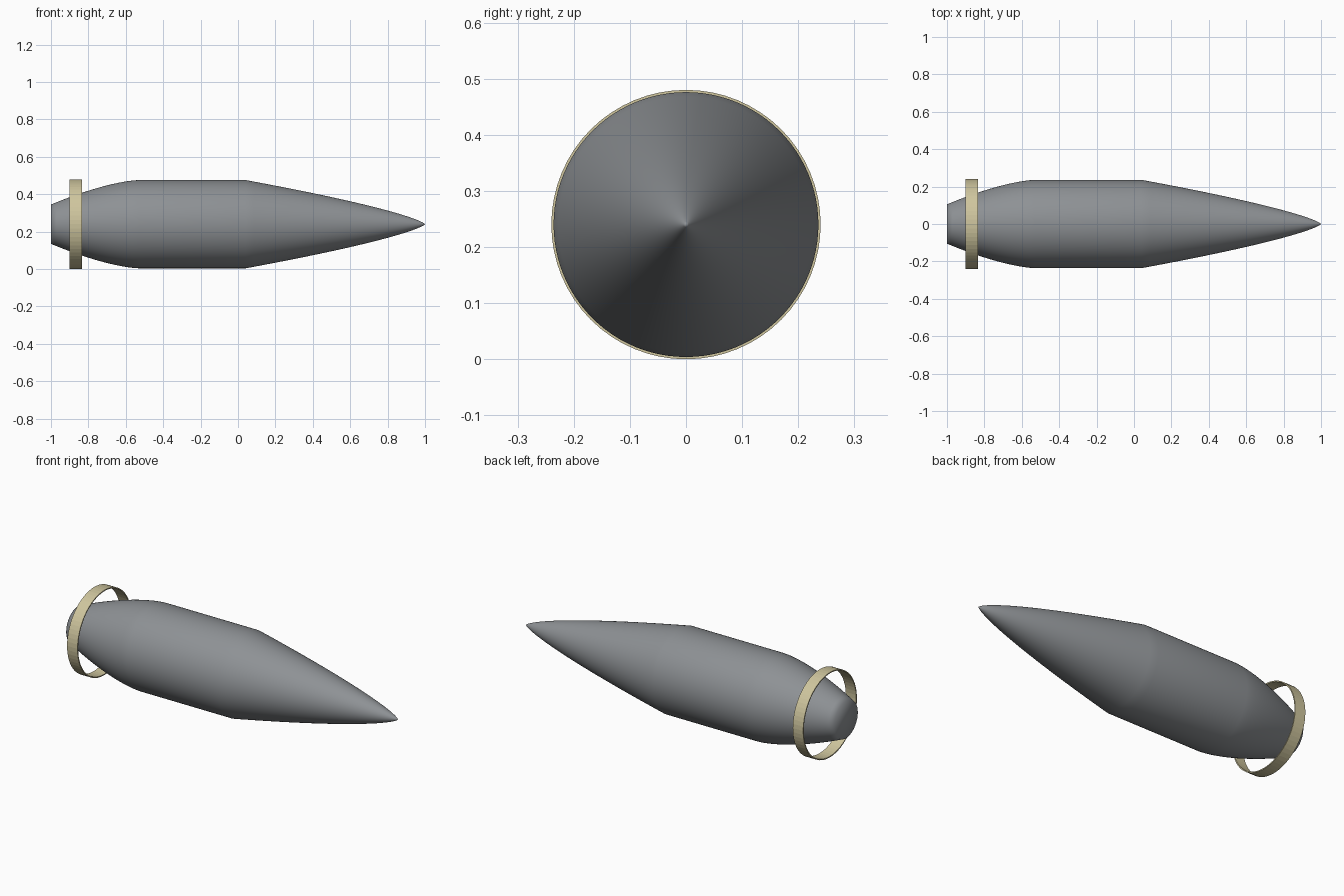
import bpy, bmesh, math

if "Cube" in bpy.data.objects:
    bpy.data.objects.remove(bpy.data.objects["Cube"])

AXIS_Z = 0.24   # height of the long axis
R = 0.236       # widest body radius


def material(name, rgb):
    m = bpy.data.materials.new(name)
    m.diffuse_color = (*rgb, 1)
    m.use_nodes = True
    m.node_tree.nodes["Principled BSDF"].inputs["Base Color"].default_value = m.diffuse_color
    return m


def lathe(name, profile, segments, mat, closed=False):
    """Spin (x, radius) points around the x axis; zero radius makes a pole."""
    bm = bmesh.new()
    rings = []
    for x, r in profile:
        if r == 0:
            rings.append([bm.verts.new((x, 0, AXIS_Z))] * segments)
        else:
            angles = [math.tau * i / segments for i in range(segments)]
            rings.append([bm.verts.new((x, r * math.cos(a), AXIS_Z + r * math.sin(a)))
                          for a in angles])
    pairs = list(zip(rings, rings[1:]))
    if closed:
        pairs.append((rings[-1], rings[0]))
    for a, b in pairs:
        for i in range(segments):
            j = (i + 1) % segments
            bm.faces.new(list(dict.fromkeys((a[i], a[j], b[j], b[i]))))
    bmesh.ops.recalc_face_normals(bm, faces=bm.faces)
    mesh = bpy.data.meshes.new(name)
    bm.to_mesh(mesh)
    bm.free()
    mesh.materials.append(mat)
    ob = bpy.data.objects.new(name, mesh)
    bpy.context.collection.objects.link(ob)
    return ob


steel = material("steel grey", (0.27, 0.285, 0.30))
cream = material("pale brass", (0.62, 0.56, 0.34))

# Body: flat tail cap, curved tail taper, straight middle, pointed nose
profile = [(-1, 0)]
for i in range(17):
    t = 1 - i / 16
    profile.append((-0.53 - 0.47 * t, R - 0.131 * t ** 1.5))
for i in range(33):
    t = (1 - i / 32) ** 1.5
    profile.append((1 - 0.96 * t, R * t ** 0.75))
body = lathe("body", profile, 96, steel)
body.data.shade_smooth()

# Thin band floating around the tail
band = lathe("tail_band", [(-0.90, 0.24), (-0.835, 0.24), (-0.835, 0.234), (-0.90, 0.234)],
             64, cream, closed=True)
